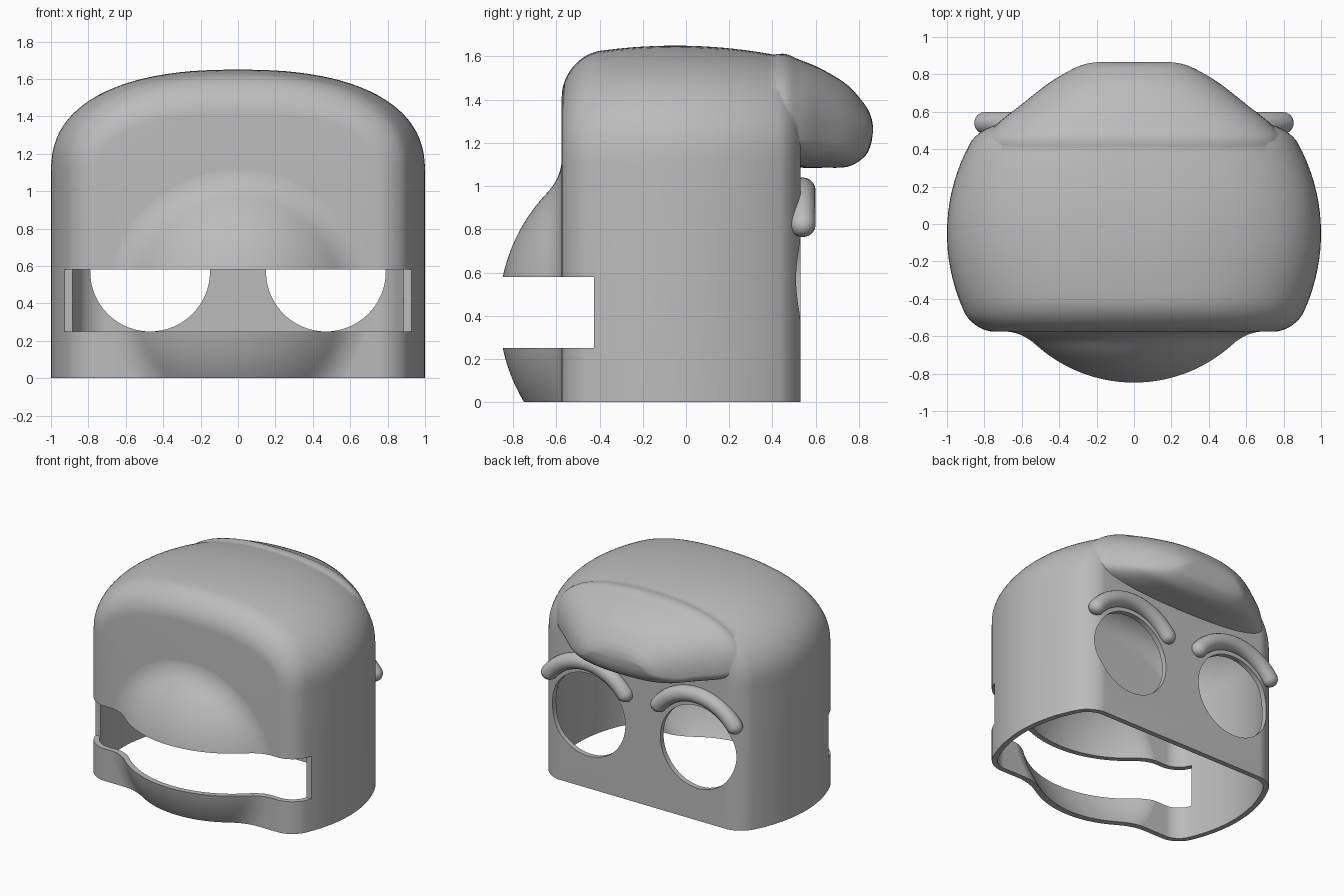
import bpy, bmesh, math
from mathutils import Vector

cube = bpy.data.objects.get("Cube")
if cube:
    bpy.data.objects.remove(cube)

grey = bpy.data.materials.new("plain_grey")
grey.use_nodes = True
grey.diffuse_color = (0.5, 0.5, 0.5, 1)
grey.node_tree.nodes["Principled BSDF"].inputs["Base Color"].default_value = (0.5, 0.5, 0.5, 1)

WALL = 0.04
FRONT, BACK = -0.575, 0.53
POWER = 2.4          # squareness of the arched sections


def make_object(name, bm):
    bmesh.ops.recalc_face_normals(bm, faces=bm.faces)
    mesh = bpy.data.meshes.new(name)
    bm.to_mesh(mesh)
    bm.free()
    mesh.materials.append(grey)
    obj = bpy.data.objects.new(name, mesh)
    bpy.context.collection.objects.link(obj)
    return obj


def loft(name, rings):
    bm = bmesh.new()
    loops = [[bm.verts.new(p) for p in ring] for ring in rings]
    n = len(loops[0])
    for a, b in zip(loops, loops[1:]):
        for i in range(n):
            j = (i + 1) % n
            bm.faces.new((a[i], a[j], b[j], b[i]))
    bm.faces.new(loops[0])
    bm.faces.new(loops[-1])
    return make_object(name, bm)


def arch(w, low, high, y, start, end, steps):
    # superellipse arc, in radians, in the plane at y
    pts = []
    for i in range(steps + 1):
        a = start + (end - start) * i / steps
        c, s = math.cos(a), math.sin(a)
        pts.append(Vector((math.copysign(w * abs(c) ** (2 / POWER), c), y,
                           low + (high - low) * abs(s) ** (2 / POWER))))
    return pts


def fillet(d, r):
    return r - math.sqrt(max(r * r - (r - d) ** 2, 0)) if d < r else 0


def head(name, t):
    # round plan, flat front and back, t is the inward offset
    y0, y1 = FRONT + t, BACK - t
    ease = [1 - math.cos(math.pi / 2 * k / 12) for k in range(13)]
    ys = [y0 + 0.18 * e for e in ease]
    ys += [ys[-1] + (y1 - 0.1 - ys[-1]) * k / 16 for k in range(1, 16)]
    ys += [y1 - 0.1 * e for e in reversed(ease)]
    rings = []
    for y in ys:
        d0, d1 = max(y - y0, 0), max(y1 - y, 0)
        w = math.sqrt((1 - t) ** 2 - (y + 0.05) ** 2)
        w -= fillet(d0, 0.1 - t / 2) + fillet(d1, 0.1 - t / 2)
        h = 1.65 - t - 0.2 * (y + 0.05) ** 2 - fillet(d0, 0.18 - t) - fillet(d1, 0.1)
        rings.append([Vector((w, y, -0.5))] + arch(w, 1.1, h, y, 0, math.pi, 48)
                     + [Vector((-w, y, -0.5))])
    return loft(name, rings)


def spline(rows, steps):
    # Catmull-Rom through rows of values
    rows = [Vector(r) for r in rows]
    out = []
    for i in range(len(rows) - 1):
        p0, p1, p2 = rows[max(i - 1, 0)], rows[i], rows[i + 1]
        p3 = rows[min(i + 2, len(rows) - 1)]
        for k in range(steps):
            u = k / steps
            out.append(p1 + 0.5 * u * ((p2 - p0) + u * ((2 * p0 - 5 * p1 + 4 * p2 - p3)
                       + u * (3 * (p1 - p2) + p3 - p0))))
    return out + [rows[-1]]


def quiff(name):
    # columns: width, top, bottom, y
    rows = [(0.72, 1.53, 1.14, 0.2), (0.80, 1.611, 1.09, 0.42), (0.735, 1.583, 1.085, 0.53),
            (0.60, 1.535, 1.085, 0.64), (0.46, 1.465, 1.09, 0.75), (0.335, 1.38, 1.135, 0.825),
            (0.26, 1.325, 1.19, 0.855), (0.20, 1.28, 1.25, 0.865)]
    rings = []
    for w, top, bottom, y in spline(rows, 5):
        mid = bottom + (top - bottom) * 0.28
        rings.append(arch(w, mid, top, y, 0, math.pi, 40)[:-1]
                     + arch(w, mid, bottom, y, math.pi, 2 * math.pi, 40)[:-1])
    return loft(name, rings)


def dome(name, t, back):
    # lathed bulge round the y axis, flaring into the front wall
    rad, cy, edge = 0.8 - t, -0.065, 0.55 - t / 2
    a1 = math.asin(edge / rad)
    prof = [(rad * math.sin(a1 * k / 20), cy - rad * math.cos(a1 * k / 20)) for k in range(1, 21)]
    (r0, ya), yb = prof[-1], FRONT + t + 0.001
    rc, r1 = r0 + (yb - ya) / math.tan(a1), 0.72 - t
    for k in range(1, 9):
        u = k / 8
        prof.append(((1 - u) ** 2 * r0 + 2 * u * (1 - u) * rc + u * u * r1,
                     (1 - u) ** 2 * ya + (1 - (1 - u) ** 2) * yb))
    prof.append((r1, back))
    turns = [2 * math.pi * k / 96 for k in range(96)]
    return loft(name, [[Vector((r * math.cos(a), y, 0.415 + r * math.sin(a))) for a in turns]
                       for r, y in prof])


def box(name, lo, hi):
    return loft(name, [[Vector((x, y, z)) for x, z in
                        ((lo[0], lo[2]), (hi[0], lo[2]), (hi[0], hi[2]), (lo[0], hi[2]))]
                       for y in (lo[1], hi[1])])


def combine(target, tool, operation):
    mod = target.modifiers.new("join", 'BOOLEAN')
    mod.operation, mod.solver, mod.object = operation, 'EXACT', tool
    bpy.context.view_layer.objects.active = target
    bpy.ops.object.modifier_apply(modifier=mod.name)
    bpy.data.objects.remove(tool)


def smooth(obj):
    bpy.ops.object.select_all(action='DESELECT')
    obj.select_set(True)
    bpy.context.view_layer.objects.active = obj
    bpy.ops.object.shade_smooth_by_angle(angle=math.radians(32))


# Hollow head shell with front bulge and overhanging hair
shell = head("head_shell", 0)
combine(shell, quiff("quiff"), 'UNION')
combine(shell, dome("front_bulge", 0, -0.555), 'UNION')
combine(shell, head("cavity", WALL), 'DIFFERENCE')
combine(shell, dome("bulge_cavity", WALL, -0.4), 'DIFFERENCE')

# Open base and front slot
combine(shell, box("base_cut", (-2, -2, -1), (2, 2, 0)), 'DIFFERENCE')
combine(shell, box("slot_cut", (-0.935, -1.2, 0.25), (0.935, -0.425, 0.58)), 'DIFFERENCE')

# Round eye holes in the back wall
turns = [2 * math.pi * k / 80 for k in range(80)]
for side in (-1, 1):
    eye = loft("eye_cut", [[Vector((side * 0.47 + 0.32 * math.cos(a), y, 0.57 + 0.32 * math.sin(a)))
                            for a in turns] for y in (0.3, 0.8)])
    combine(shell, eye, 'DIFFERENCE')
smooth(shell)

# Arched eyebrows with round ends
for side, label in ((-1, "right"), (1, "left")):
    radius, bend, a0, a1 = 0.06, 0.41, math.radians(38), math.radians(142)
    cap = [math.pi / 2 * k / 6 for k in range(6)]
    path = [(a0 - radius / bend * math.cos(c), radius * math.sin(c)) for c in cap[1:]]
    path += [(a0 + (a1 - a0) * k / 24, radius) for k in range(25)]
    path += [(a1 + radius / bend * math.cos(c), radius * math.sin(c)) for c in reversed(cap[1:])]
    rings = []
    for a, r in path:
        ring = []
        for k in range(20):
            b = 2 * math.pi * k / 20
            d = bend + r * math.cos(b)
            ring.append(Vector((side * 0.47 + d * math.cos(a), 0.54 + r * math.sin(b),
                                0.57 + d * math.sin(a))))
        rings.append(ring)
    smooth(loft(label + "_eyebrow", rings))
